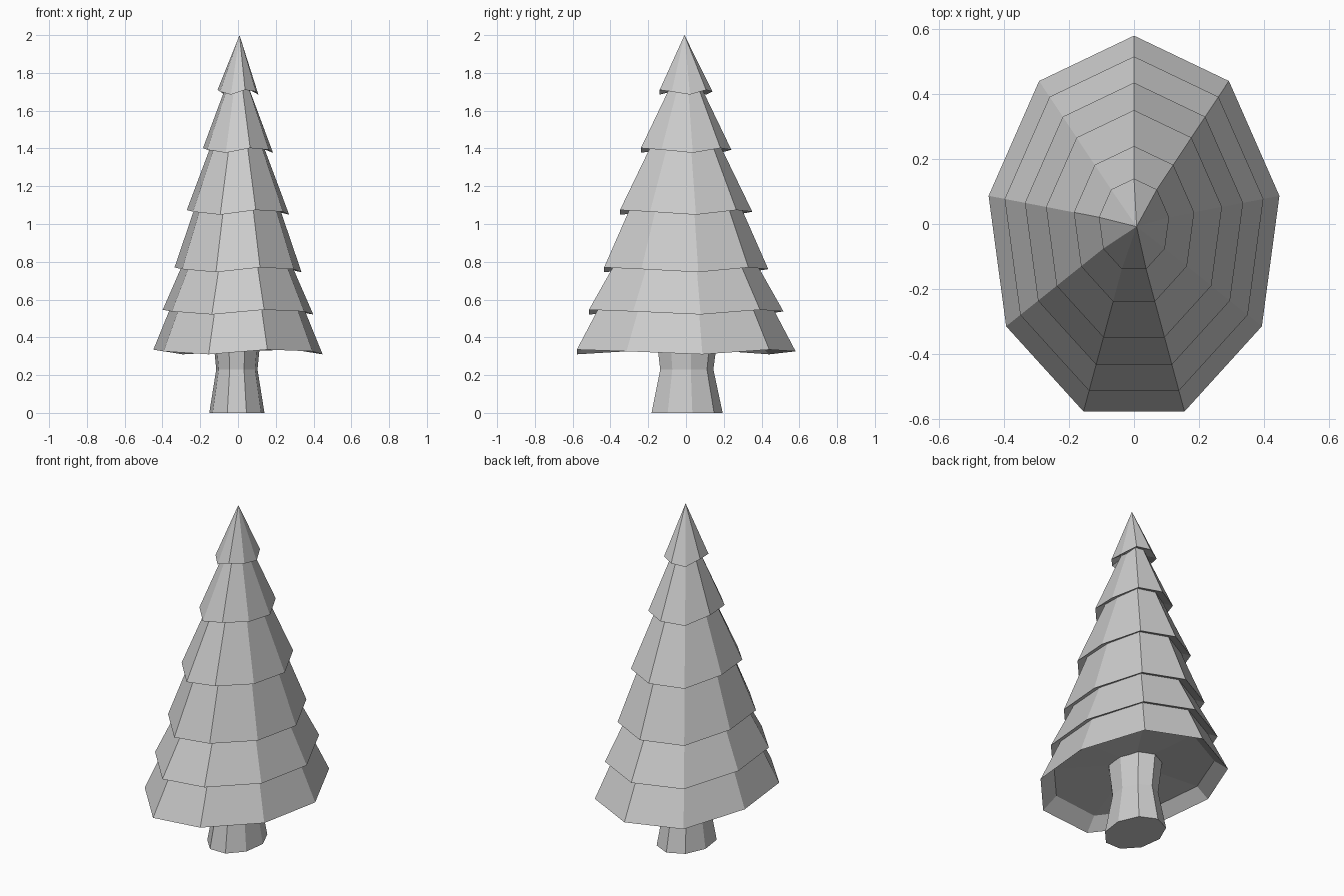
import bpy, bmesh
from math import sin, cos, tau

if "Cube" in bpy.data.objects:
    bpy.data.objects.remove(bpy.data.objects["Cube"])

SIDES = 9
WAVE = (0.003, 0.012, -0.013)   # repeating up/down of the branch rim


def ring(bm, ry, z, ratio=0.762, wave=1.0, dx=0.0, dy=None):
    """Oval nine-sided ring with one corner pointing to +y."""
    dy = -0.028 * ry if dy is None else dy
    return [bm.verts.new((dx + ry * ratio * sin(tau * k / SIDES),
                          dy + ry * cos(tau * k / SIDES),
                          z + wave * WAVE[k % 3])) for k in range(SIDES)]


def bridge(bm, a, b):
    for k in range(SIDES):
        n = (k + 1) % SIDES
        bm.faces.new((a[k], a[n], b[n], b[k]))


def finish(bm, name):
    bmesh.ops.recalc_face_normals(bm, faces=bm.faces)
    mesh = bpy.data.meshes.new(name)
    bm.to_mesh(mesh)
    bm.free()
    obj = bpy.data.objects.new(name, mesh)
    bpy.context.collection.objects.link(obj)


# Foliage: stacked skirts, each rim overhanging the skirt below
tiers = [(0.597, 0.323), (0.531, 0.534), (0.448, 0.758),
         (0.361, 1.062), (0.247, 1.390), (0.144, 1.698)]
bm = bmesh.new()
# hollow underside of the lowest skirt
prev = ring(bm, 0.10, 0.42, wave=0)
bm.faces.new(prev)
inner = ring(bm, 0.51, 0.385)
bridge(bm, prev, inner)
prev = inner
for i, (r, z) in enumerate(tiers):
    rim = ring(bm, r, z)
    bridge(bm, prev, rim)
    if i + 1 < len(tiers):
        r2, z2 = tiers[i + 1]
        prev = ring(bm, r2 - 0.062, z2 + 0.025)
        bridge(bm, rim, prev)
    else:
        tip = bm.verts.new((0.008, -0.008, 2.0))
        for k in range(SIDES):
            bm.faces.new((rim[k], rim[(k + 1) % SIDES], tip))
finish(bm, "foliage")

# Trunk: flared foot, narrow waist, flared top
bm = bmesh.new()
rings = [ring(bm, r, z, ratio=0.765, wave=0, dx=-0.006, dy=0.0)
         for r, z in ((0.194, 0.0), (0.145, 0.23), (0.17, 0.42))]
bridge(bm, rings[0], rings[1])
bridge(bm, rings[1], rings[2])
bm.faces.new(rings[0])
bm.faces.new(rings[2])
finish(bm, "trunk")
